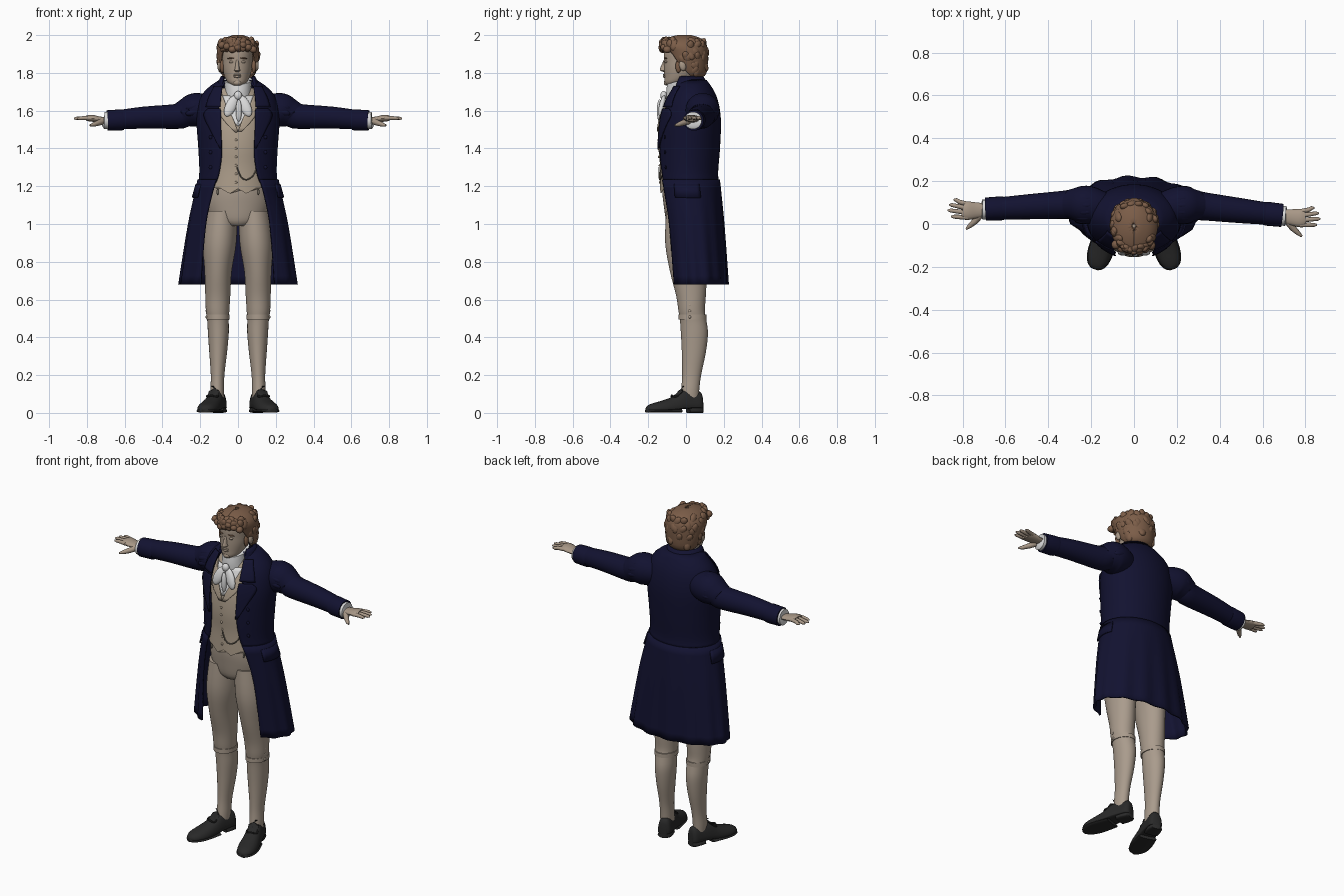
import bpy, bmesh, random
from math import sin, cos, pi, asin, radians, copysign
from mathutils import Vector, Matrix, Euler

random.seed(4)
if "Cube" in bpy.data.objects:
    bpy.data.objects.remove(bpy.data.objects["Cube"])


def paint(name, *rgb):
    m = bpy.data.materials.new(name)
    m.use_nodes = True
    m.diffuse_color = (*rgb, 1)
    m.node_tree.nodes["Principled BSDF"].inputs["Base Color"].default_value = (*rgb, 1)
    return m


NAVY = paint("navy wool", .006, .006, .03)
CREAM = paint("cream breeches", .40, .33, .265)
VESTC = paint("waistcoat buff", .43, .35, .265)
SKIN = paint("skin", .39, .31, .24)
HAIRC = paint("brown hair", .20, .11, .065)
LINEN = paint("white linen", .70, .70, .70)
BLACK = paint("black leather", .022, .022, .022)
METAL = paint("dull metal", .16, .14, .11)


def finish(name, bm, mat, thick=0):
    bmesh.ops.recalc_face_normals(bm, faces=bm.faces)
    me = bpy.data.meshes.new(name)
    bm.to_mesh(me)
    bm.free()
    me.materials.append(mat)
    me.polygons.foreach_set("use_smooth", [True] * len(me.polygons))
    me.set_sharp_from_angle(angle=radians(50))
    ob = bpy.data.objects.new(name, me)
    bpy.context.scene.collection.objects.link(ob)
    if thick:
        mod = ob.modifiers.new("thickness", 'SOLIDIFY')
        mod.thickness, mod.offset = thick, 0
    return ob


def skin(name, rings, mat, closed=True, thick=0):
    """Bridge a list of equal point rings; closed rings get end caps."""
    bm = bmesh.new()
    vs = [[bm.verts.new(p) for p in r] for r in rings]
    n = len(vs[0])
    for a, b in zip(vs, vs[1:]):
        for i in range(n if closed else n - 1):
            j = (i + 1) % n
            bm.faces.new((a[i], a[j], b[j], b[i]))
    if closed:
        bm.faces.new(vs[0])
        bm.faces.new(vs[-1])
    return finish(name, bm, mat, thick)


def dense(rows, k=4):
    """Catmull-Rom resampling of a table of numbers."""
    out = []
    for i in range(len(rows) - 1):
        p = [rows[max(i - 1, 0)], rows[i], rows[i + 1], rows[min(i + 2, len(rows) - 1)]]
        for s in range(k):
            t = s / k
            out.append([.5 * (2 * b + (c - a) * t + (2*a - 5*b + 4*c - d) * t*t
                              + (3*b - a - 3*c + d) * t**3) for a, b, c, d in zip(*p)])
    return out + [list(rows[-1])]


def oval(z, a, yf, yb, x0=0, n=40):
    c, b = (yf + yb) / 2, (yb - yf) / 2
    return [Vector((x0 + a * sin(2*pi*i/n), c - b * cos(2*pi*i/n), z)) for i in range(n)]


def level(table, z):
    for r, s in zip(table, table[1:]):
        if z <= s[0]:
            f = (z - r[0]) / (s[0] - r[0])
            return [p + (q - p) * f for p, q in zip(r, s)]
    return table[-1]


def surf(table, t, z, off=0):
    """Point on a body surface; t is the angle from the front."""
    _, a, yf, yb = level(table, z)[:4]
    return Vector(((a + off) * sin(t), (yf + yb) / 2 - ((yb - yf) / 2 + off) * cos(t), z))


def at_x(table, x, z, off=0):
    return surf(table, asin(max(-1, min(1, x / level(table, z)[1]))), z, off)


def shell(name, table, zs, mat, thick, off=0, ripple=0, n=56):
    """Open-fronted garment shell; the last table column is the half opening."""
    rings = []
    for z in zs:
        r = level(table, z)
        t0 = asin(max(0, min(1, r[4] / r[1])))
        ts = [t0 + (2*pi - 2*t0) * i / n for i in range(n + 1)]
        rings.append([surf(table, t, z, off + ripple * sin(14*t) * (1.2 - z)) for t in ts])
    return skin(name, rings, mat, False, thick)


def strip(name, table, rows, side, mat, off, thick=.006):
    """Plate lying on a surface; rows are (z, inner x, outer x)."""
    skin(name, [[at_x(table, side * (a + (b - a) * i / 6), z, off) for i in range(7)]
                for z, a, b in dense(rows, 3)], mat, False, thick)


def tube(name, rows, mat, flat=1, n=16):
    """Round or flattened tube along points (x, y, z, radius)."""
    ps = [Vector(r[:3]) for r in rows]
    rings = []
    for i, p in enumerate(ps):
        d = (ps[min(i + 1, len(ps) - 1)] - ps[max(i - 1, 0)]).normalized()
        u = d.cross((0, 1, 0) if abs(d.z) > .8 else (0, 0, 1)).normalized()
        v = u.cross(d) * flat
        rings.append([p + (u * cos(2*pi*k/n) + v * sin(2*pi*k/n)) * rows[i][3] for k in range(n)])
    return skin(name, rings, mat)


def blobs(name, items, mat):
    """Ellipsoids given as (location, scale, rotation)."""
    bm = bmesh.new()
    for loc, sc, rot in items:
        bmesh.ops.create_uvsphere(bm, u_segments=14, v_segments=9, radius=1,
                                  matrix=Matrix.LocRotScale(Vector(loc), Euler(rot), Vector(sc)))
    return finish(name, bm, mat)


def steps(a, b, n):
    return [a + (b - a) * i / n for i in range(n + 1)]


O = (0, 0, 0)

# Coat: skirt, bodice, standing collar
COAT = dense([(.68, .30, -.09, .21, .19), (1.0, .252, -.12, .19, .165), (1.2, .21, -.14, .172, .122),
              (1.27, .2, -.145, .165, .10), (1.4, .205, -.15, .175, .085), (1.55, .215, -.14, .18, .10),
              (1.65, .20, -.11, .165, .10), (1.71, .165, -.075, .14, .09), (1.76, .095, -.055, .105, .06)])
shell("coat_skirt", COAT, steps(.68, 1.235, 12), NAVY, .01, .007, .012)
shell("coat_bodice", COAT, steps(1.22, 1.76, 20), NAVY, .01)
COLLAR = [(1.69, .135, -.09, .135, .10), (1.73, .112, -.085, .118, .085), (1.78, .085, -.08, .085, .078)]
shell("coat_collar", COLLAR, steps(1.69, 1.78, 4), NAVY, .012)

# Waistcoat with two points at the bottom
VEST = dense([(1.19, .165, -.137, .12), (1.3, .16, -.137, .12), (1.42, .165, -.146, .13),
              (1.55, .165, -.135, .14), (1.65, .14, -.10, .12), (1.72, .09, -.07, .08)])
vest_rings = [oval(*r, n=72) for r in VEST]
for p in vest_rings[0]:
    if p.y < 0:
        p.z -= .03 * max(0, 1 - abs(abs(p.x) - .045) / .05)
skin("waistcoat", vest_rings, VESTC)
blobs("waistcoat_buttons", [(at_x(VEST, -.01, z, .002), (.007, .005, .007), O)
                            for z in steps(1.22, 1.49, 6)], VESTC)
chain = [at_x(VEST, x, z, .006) for x, z in dense([(-.005, 1.3), (.015, 1.25), (.045, 1.235),
                                                  (.08, 1.26), (.1, 1.31)], 5)]
tube("watch_chain", [(*p, .0035) for p in chain], METAL, n=8)

# Neckcloth
neck = [oval(*r) for r in dense([(1.65, .078, -.1, .06), (1.72, .07, -.105, .05), (1.77, .074, -.1, .055)])]
for ring in neck:
    for p in ring:
        p.z += .3 * p.y
skin("neckcloth", neck, LINEN)
blobs("cravat_bow", [((0, -.118, 1.68), (.022, .018, .024), O), ((.004, -.14, 1.6), (.016, .014, .06), O)]
      + [((s * .037, -.127, 1.625), (.03, .016, .062), (-.2, -s * .45, 0)) for s in (1, -1)], LINEN)

# Pelvis of the breeches
skin("breeches_seat", [oval(*r) for r in dense([(.99, .08, -.085, .1), (1.02, .14, -.105, .12),
     (1.1, .165, -.118, .125), (1.17, .16, -.125, .12), (1.24, .15, -.12, .11)])], CREAM)

for s, tag in ((1, "left"), (-1, "right")):
    # Lapels, shirt front and front-edge buttons
    strip(tag + "_lapel", COAT, [(1.4, .08, .09), (1.5, .085, .14), (1.575, .085, .172), (1.61, .088, .15)],
          s, NAVY, .012)
    strip(tag + "_collar_leaf", COAT, [(1.62, .088, .16), (1.67, .085, .145), (1.73, .075, .115)],
          s, NAVY, .013)
    strip(tag + "_shirt_front", VEST, [(1.52, 0, .006), (1.6, 0, .05), (1.68, 0, .085)], s, LINEN, .003)
    strip(tag + "_waistcoat_lapel", VEST, [(1.49, 0, .02), (1.56, .026, .08), (1.62, .056, .105),
                                           (1.69, .08, .1)], s, VESTC, .009)
    blobs(tag + "_coat_buttons", [(at_x(COAT, s * .14, z, .008), (.01, .005, .01), O)
                                  for z in (1.3, 1.38, 1.46)], NAVY)
    blobs(tag + "_fall_button", [((s * .108, -.098, 1.17), (.006, .006, .018), O)], METAL)
    skin(tag + "_pocket_flap", [[surf(COAT, s * t, z, o) for t in steps(1.1, 1.9, 8)]
                                for z, o in ((1.14, .018), (1.21, .013))], NAVY, False, .008)

    # Arm: puffed sleeve, turned cuff, linen cuff
    def path(rows):
        return [(s * x, y + (.04 * (x - .2) / .67 if s < 0 else 0), z, r) for x, y, z, r in rows]
    tube(tag + "_sleeve", path(dense([(.13, .07, 1.6, .075), (.2, .085, 1.604, .088), (.24, .088, 1.6, .088),
         (.285, .087, 1.583, .073), (.32, .083, 1.57, .066), (.5, .062, 1.563, .058), (.65, .045, 1.55, .05)])),
         NAVY, n=28)
    blobs(tag + "_sleeve_gathers", [((s * .235, .088 + .07 * sin(a), 1.602 + .07 * cos(a)),
                                     (.045, .02, .02), (-a, s * .25, 0)) for a in steps(-1.7, 1.7, 8)], NAVY)
    tube(tag + "_coat_cuff", path([(.605, .05, 1.551, .053), (.62, .048, 1.551, .056), (.692, .04, 1.548, .054),
                                   (.69, .04, 1.548, .04)]), NAVY, n=24)
    tube(tag + "_linen_cuff", path([(.67, .04, 1.548, .045), (.708, .037, 1.548, .046),
                                    (.712, .037, 1.549, .03)]), LINEN, n=24)

    # Hand
    tube(tag + "_palm", path(dense([(.69, .037, 1.55, .03), (.735, .032, 1.554, .037),
                                    (.775, .028, 1.56, .043), (.80, .03, 1.56, .036)])), SKIN, .42)
    for i, (y0, y1, tip) in enumerate([(-.004, -.004, .853), (.018, .024, .869),
                                       (.039, .05, .862), (.058, .075, .842)]):
        tube(f"{tag}_finger_{i + 1}", path([(.775, y0, 1.56, .0115), (.815, (y0 + y1) / 2, 1.561, .0105),
             (tip - .012, y1, 1.559, .009), (tip, y1, 1.558, .004)]), SKIN, n=10)
    tube(tag + "_thumb", path([(.715, .015, 1.545, .017), (.74, -.018, 1.535, .015), (.765, -.042, 1.526, .011),
                               (.783, -.058, 1.522, .005)]), SKIN, n=10)

    # Leg: breeches thigh, knee band, stocking
    LEG = dense([(.07, .11, .034, -.03, .068), (.12, .11, .036, -.026, .07), (.2, .108, .036, -.02, .08),
                 (.32, .105, .047, -.022, .105), (.42, .104, .055, -.027, .116), (.49, .106, .057, -.032, .108),
                 (.54, .108, .062, -.04, .1), (.62, .107, .066, -.052, .105), (.75, .105, .072, -.085, .112),
                 (.9, .097, .088, -.11, .122), (1.07, .085, .082, -.105, .12)])
    rings = [oval(z, a, yf, yb, s * x) for z, x, a, yf, yb in LEG]
    skin(tag + "_leg", rings, CREAM)
    skin(tag + "_knee_band", [oval(z, .062, -.041, .109, s * .106) for z in (.495, .52)], CREAM)
    blobs(tag + "_knee_buttons", [((s * .166, .02, z), (.006, .008, .008), O) for z in (.508, .54, .57)], CREAM)

    # Buckled shoe, turned outward
    turn = Matrix.Translation((s * .108, .03, 0)) @ Matrix.Rotation(s * radians(17), 4, 'Z')

    def section(y, w, base, top, n=24):
        pts = []
        for i in range(n):
            c, q = cos(2*pi*i/n), sin(2*pi*i/n)
            x = w * copysign(abs(c) ** .75, c)
            pts.append(turn @ Vector((x, y, base + (top - base) * q if q > 0 else base + .008 * q)))
        return pts
    SHOE = dense([(.058, .022, .03, .085), (.045, .037, .03, .112), (0, .042, .03, .115), (-.05, .047, .028, .118),
                  (-.10, .052, .022, .088), (-.16, .056, .018, .066), (-.21, .049, .018, .052),
                  (-.24, .032, .018, .04), (-.253, .01, .018, .026)], 3)
    skin(tag + "_shoe", [section(*r) for r in SHOE], BLACK)
    skin(tag + "_shoe_sole", [section(y, w + .004, .009, .022) for y, w, _, _ in SHOE if y < -.05], BLACK)
    skin(tag + "_shoe_heel", [section(y, w, .008, .036) for y, w in
                              ((.058, .025), (.045, .038), (.01, .042), (-.02, .04))], BLACK)
    frame = [turn @ Vector((.032 * cos(a), -.092 + .018 * sin(a), .1 - .012 * abs(cos(a)) - .007 * sin(a) * -1))
             for a in steps(0, 2*pi, 16)]
    tube(tag + "_shoe_buckle", [(*p, .0045) for p in frame], BLACK, n=8)
    tongue = [turn @ Vector((0, y, z)) for y, z in ((-.09, .085), (-.06, .115), (-.045, .138))]
    tube(tag + "_shoe_tongue", [(*p, r) for p, r in zip(tongue, (.03, .03, .022))], BLACK, .25)

# Head and face
skin("head", [oval(*r, x0=-.004) for r in dense([(1.733, .028, -.105, -.03), (1.75, .05, -.114, .0),
     (1.78, .067, -.115, .05), (1.82, .077, -.116, .07), (1.86, .08, -.116, .085),
     (1.92, .078, -.115, .09), (1.96, .05, -.08, .06)])], SKIN)
skin("nose", [oval(z, w, yf, -.09, -.004, 12) for z, w, yf in
              ((1.806, .012, -.122), (1.813, .017, -.139), (1.825, .012, -.137), (1.868, .008, -.118))], SKIN)
blobs("lips_and_chin", [((-.004, -.115, 1.79), (.022, .007, .005), O), ((-.004, -.114, 1.78), (.02, .008, .006), O),
                        ((-.004, -.104, 1.748), (.022, .014, .015), O)], SKIN)
blobs("eyelids_and_ears", [((s * .03 - .004, -.104, 1.858), (.014, .009, .007), O) for s in (1, -1)]
      + [((s * .098, -.018, 1.838), (.012, .018, .028), (.2, 0, 0)) for s in (1, -1)], SKIN)
blobs("eyebrows", [((s * .032 - .004, -.108, 1.878), (.021, .006, .004), (0, s * .1, -s * -.25))
                   for s in (1, -1)], HAIRC)

# Hair: open-fronted cap covered in loose curls
HAIR = dense([(1.775, .062, -.02, .08, .062), (1.80, .088, -.05, .105, .086), (1.86, .104, -.09, .112, .088),
              (1.91, .108, -.112, .112, .078), (1.935, .106, -.13, .109, .05), (1.955, .097, -.13, .099, 0),
              (1.978, .072, -.105, .08, 0), (1.995, .03, -.05, .03, 0), (1.997, .001, -.01, -.008, 0)], 3)
shell("hair_cap", HAIR, [r[0] for r in HAIR], HAIRC, .008)
curls = []
for i in range(75):
    z = random.uniform(1.81, 1.968)
    t = random.uniform(0, 2*pi)
    if z < 1.935 and cos(t) > .45:
        z = random.uniform(1.935, 1.965)
    curls.append((surf(HAIR, t, z, -.009), (.022, .017, .032),
                  (random.uniform(-.5, .5), random.uniform(-.8, .8), t)))
blobs("hair_curls", curls, HAIRC)
blobs("forelock_curls", [((x, -.125 + x * x * 4, 1.936 + .012 * sin(x * 60)), (.021, .022, .019), (0, x * 8, 0))
                         for x in steps(-.085, .08, 6)], HAIRC)
blobs("sideburns", [((s * .084, -.04, 1.835), (.012, .016, .035), O) for s in (1, -1)], HAIRC)
